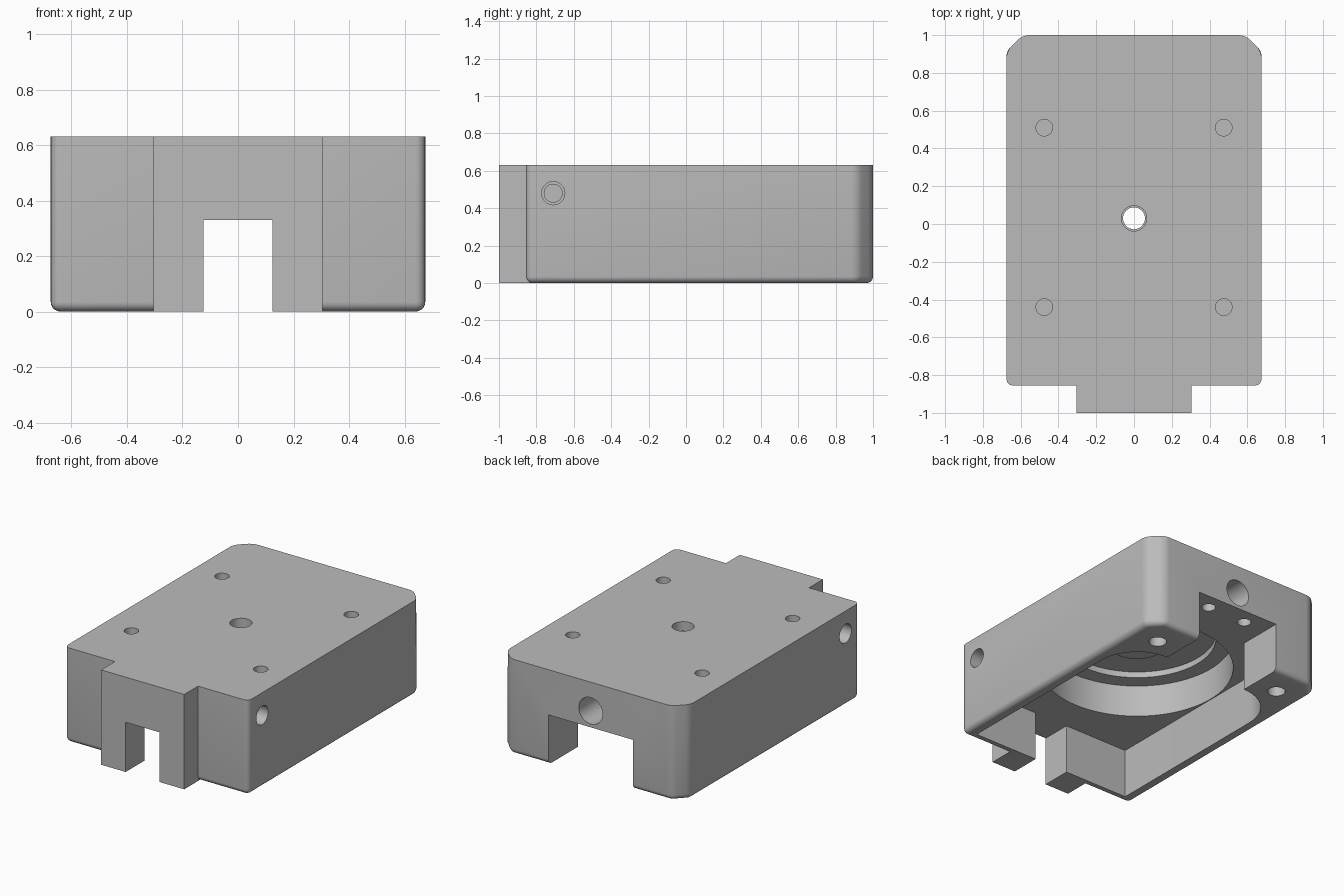
import bpy, bmesh, math
from mathutils import Matrix, Vector

cube = bpy.data.objects.get("Cube")
if cube:
    bpy.data.objects.remove(cube, do_unlink=True)

HEIGHT = 0.63
CEILING = 0.33
CENTRE_Y = 0.03

grey = bpy.data.materials.new("plain_grey")
grey.use_nodes = True
colour = (0.5, 0.5, 0.5, 1)
grey.diffuse_color = colour
grey.node_tree.nodes["Principled BSDF"].inputs["Base Color"].default_value = colour


def make_object(name, bm):
    bmesh.ops.recalc_face_normals(bm, faces=bm.faces)
    mesh = bpy.data.meshes.new(name)
    bm.to_mesh(mesh)
    bm.free()
    mesh.materials.append(grey)
    obj = bpy.data.objects.new(name, mesh)
    bpy.context.collection.objects.link(obj)
    return obj


def prism(half, bottom, top):
    """Extrude a half outline, mirrored in x, between two heights."""
    outline = half + [(-x, y) for x, y in reversed(half)]
    bm = bmesh.new()
    face = bm.faces.new([bm.verts.new((x, y, bottom)) for x, y in outline])
    new = bmesh.ops.extrude_face_region(bm, geom=[face])["geom"]
    verts = [v for v in new if isinstance(v, bmesh.types.BMVert)]
    bmesh.ops.translate(bm, verts=verts, vec=(0, 0, top - bottom))
    return bm


def cylinder(name, start, end, radius, sides=32):
    start, end = Vector(start), Vector(end)
    axis = end - start
    turn = axis.to_track_quat("Z", "Y").to_matrix().to_4x4()
    bm = bmesh.new()
    bmesh.ops.create_cone(bm, cap_ends=True, segments=sides, radius1=radius,
                          radius2=radius, depth=axis.length,
                          matrix=Matrix.Translation((start + end) / 2) @ turn)
    return make_object(name, bm)


def combine(tool, operation="DIFFERENCE"):
    """Apply a boolean to the housing and discard the tool."""
    mod = housing.modifiers.new("shape", "BOOLEAN")
    mod.operation = operation
    mod.solver = "EXACT"
    mod.object = tool
    bpy.context.view_layer.objects.active = housing
    bpy.ops.object.modifier_apply(modifier=mod.name)
    bpy.data.objects.remove(tool, do_unlink=True)


def drill(start, end, radius, sides=32):
    combine(cylinder("drill", start, end, radius, sides))


# Main block with chamfered back corners, rounded sides and lower edge
bm = prism([(0.675, -0.855), (0.675, 0.915), (0.59, 1.0)], 0, HEIGHT)
rounded = [e for e in bm.edges if min(v.co.z for v in e.verts) < 0.01]
bmesh.ops.bevel(bm, geom=rounded, offset=0.035, segments=5, profile=0.5,
                affect="EDGES", clamp_overlap=True)
housing = make_object("housing", bm)

# Square nose on the front
combine(make_object("nose", prism([(0.305, -1), (0.305, -0.7)], 0, HEIGHT)), "UNION")

# Open pocket underneath, with front slot and wide back channel
corner = [(0.31 + 0.29 * math.cos(a), 0.40 + 0.29 * math.sin(a))
          for a in (math.pi / 2 * i / 12 for i in range(13))]
pocket = ([(0.125, -1.1), (0.125, -0.8), (0.6, -0.8)] + corner + [(0.31, 1.1)])
combine(make_object("pocket", prism(pocket, -0.1, CEILING)))

# Stepped round recess in the pocket ceiling, with a central boss
drill((0, CENTRE_Y, 0.3), (0, CENTRE_Y, 0.545), 0.595, 96)
drill((0, CENTRE_Y, 0.5), (0, CENTRE_Y, 0.585), 0.49, 96)
combine(cylinder("boss", (0, CENTRE_Y, 0.5), (0, CENTRE_Y, 0.61), 0.18, 48), "UNION")
drill((0, CENTRE_Y, 0.4), (0, CENTRE_Y, 0.7), 0.058)
drill((0, CENTRE_Y, 0.57), (0, CENTRE_Y, 0.7), 0.067)

# Cable hole from the back into the recess
drill((0, 0.45, 0.44), (0, 1.1, 0.44), 0.088)

# Blind screw holes, mirrored left and right
for side in (-1, 1):
    for y in (0.51, -0.44):
        drill((side * 0.475, y, 0.48), (side * 0.475, y, 0.7), 0.044)
    drill((side * 0.48, 0.80, -0.1), (side * 0.48, 0.80, 0.3), 0.055)
    drill((side * 0.143, 0.89, 0.25), (side * 0.143, 0.89, 0.5), 0.043)
    drill((side * 0.4, -0.71, 0.48), (side * 0.8, -0.71, 0.48), 0.062)
    drill((side * 0.3, -0.71, 0.48), (side * 0.45, -0.71, 0.48), 0.048)

# Smooth curved walls, keep sharp edges
bpy.ops.object.select_all(action="DESELECT")
housing.select_set(True)
bpy.context.view_layer.objects.active = housing
bpy.ops.object.shade_smooth_by_angle(angle=math.radians(30))
